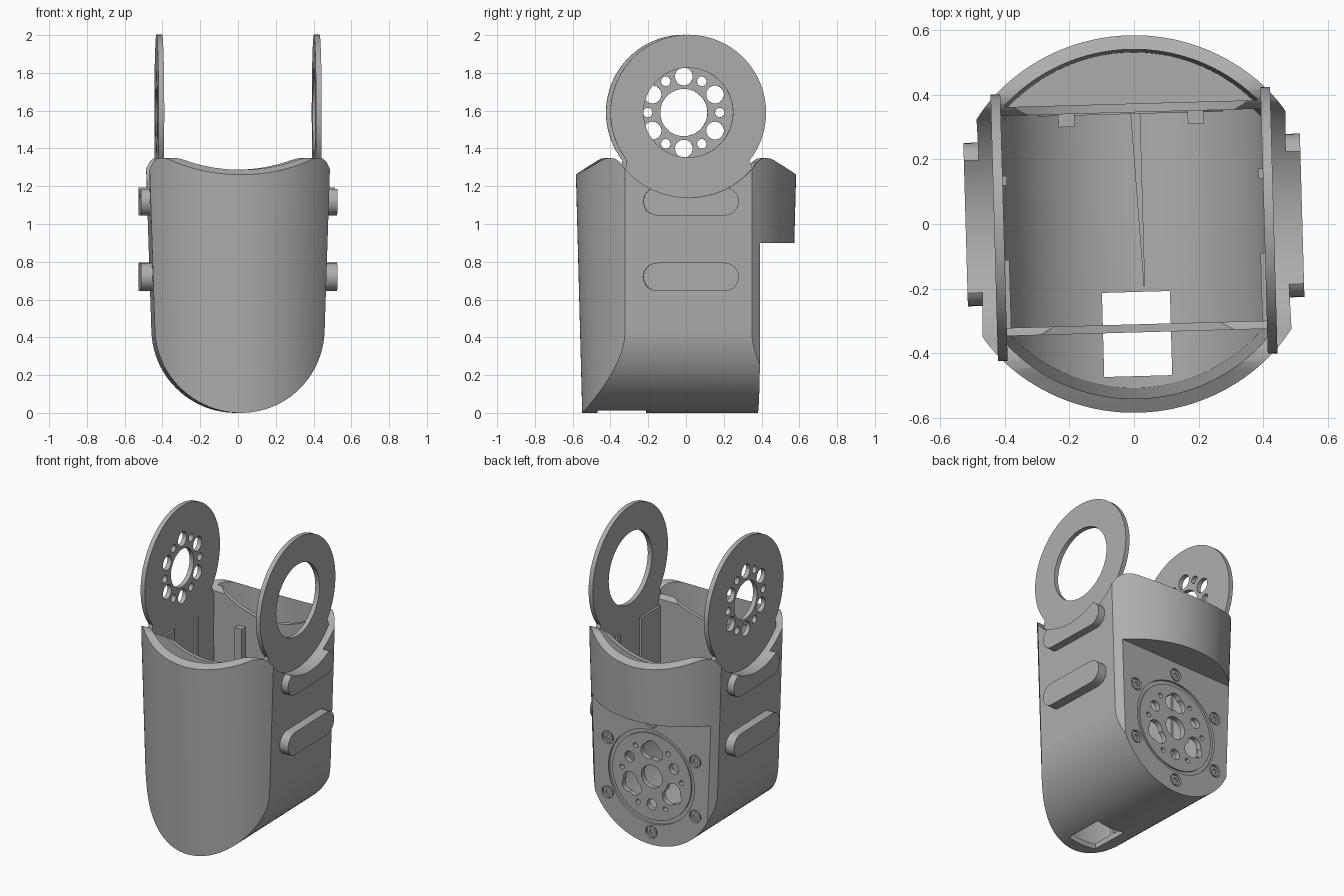
import bpy, bmesh, math
from math import sin, cos, pi, radians
from mathutils import Matrix, Vector

cube = bpy.data.objects.get("Cube")
if cube:
    bpy.data.objects.remove(cube, do_unlink=True)

GREY = (0.42, 0.42, 0.42, 1)
mat = bpy.data.materials.new("plain grey")
mat.use_nodes = True
mat.diffuse_color = GREY
mat.node_tree.nodes["Principled BSDF"].inputs["Base Color"].default_value = GREY
parts = []


def make(name, bm, keep):
    bmesh.ops.recalc_face_normals(bm, faces=bm.faces)
    me = bpy.data.meshes.new(name)
    bm.to_mesh(me)
    bm.free()
    ob = bpy.data.objects.new(name, me)
    bpy.context.collection.objects.link(ob)
    me.materials.append(mat)
    if keep:
        parts.append(ob)
    return ob


def prism(name, pts, axis, lo, hi, keep=False):
    """Extrude a 2D outline along x (pts are y,z) or along y (pts are x,z)."""
    bm = bmesh.new()
    place = (lambda p: (lo, p[0], p[1])) if axis == "x" else (lambda p: (p[0], lo, p[1]))
    face = bm.faces.new([bm.verts.new(place(p)) for p in pts])
    new = bmesh.ops.extrude_face_region(bm, geom=[face])["geom"]
    shift = Vector((hi - lo, 0, 0) if axis == "x" else (0, hi - lo, 0))
    bmesh.ops.translate(bm, vec=shift, verts=[v for v in new if isinstance(v, bmesh.types.BMVert)])
    return make(name, bm, keep)


def box(name, x, y, z, keep=False):
    return prism(name, [(x[0], z[0]), (x[1], z[0]), (x[1], z[1]), (x[0], z[1])], "y", *y, keep)


def arc(cx, cz, r, a0, a1, n):
    return [(cx + r * cos(radians(a0 + (a1 - a0) * i / n)),
             cz + r * sin(radians(a0 + (a1 - a0) * i / n))) for i in range(n + 1)]


def disc(name, cx, cz, r, axis, lo, hi, keep=False, n=32):
    return prism(name, arc(cx, cz, r, 0, 360, n)[:-1], axis, lo, hi, keep)


def cone(r0, r1):
    bm = bmesh.new()
    bmesh.ops.create_cone(bm, cap_ends=True, segments=128, radius1=r0, radius2=r1, depth=1.7,
                          matrix=Matrix.Translation((0, 0, 0.75)))
    return make("cone_cutter", bm, False)


def boolean(ob, *tools, op="DIFFERENCE"):
    for tool in tools:
        mod = ob.modifiers.new("cut", "BOOLEAN")
        mod.operation, mod.solver, mod.object = op, "EXACT", tool
        bpy.context.view_layer.objects.active = ob
        bpy.ops.object.modifier_apply(modifier=mod.name)
        bpy.data.objects.remove(tool, do_unlink=True)
    return ob


def u_shape(inset):
    """Round-bottomed, slightly flared outline with rounded top corners."""
    r, top = 0.45 - inset, 0.478 - inset
    right = arc(top - 0.05, 1.31, 0.05, 90, 0, 6)
    left = [(-x, z) for x, z in reversed(right)]
    return arc(0, 0.45, r, 180, 360, 48) + right[::-1] + left[::-1]


# Outer shell: flared U outline trimmed by a conical wrap
shell = prism("outer_shell", u_shape(0), "y", -0.7, 0.7, True)
shell.data.name = "outer_shell"
boolean(shell, cone(0.547, 0.592), op="INTERSECT")
boolean(shell, box("back_step", (-1, 1), (0.38, 1), (-0.5, 0.9)))

# Raised grips on both sides
for side in (-1, 1):
    for z in (0.72, 1.12):
        outline = arc(0.19, z, 0.075, -90, 90, 12) + arc(-0.165, z, 0.075, 90, 270, 12)
        grip = prism("grip", outline, "x", *sorted((side * 0.44, side * 0.52)))
        boolean(shell, grip, op="UNION")

# Hollow with a front and a back partition
cavity_outline = arc(0, 0.45, 0.415, 180, 360, 48) + [(0.435, 1.6), (-0.435, 1.6)]
cavity = prism("cavity", cavity_outline, "y", -0.8, 0.8)
boolean(cavity, cone(0.503, 0.548), op="INTERSECT")
boolean(cavity, box("front_partition", (-1, 1), (-0.335, -0.31), (-1, 3)),
        box("back_partition", (-1, 1), (0.345, 0.372), (-1, 3)),
        box("back_floor", (-1, 1), (0.35, 1), (-1, 0.93)))
boolean(shell, cavity)

# Wavy top edge with the round clearance for the hinge plates
half = [(0.75, 1.161), (0.585, 1.26), (0.46, 1.335), (0.435, 1.347), (0.41, 1.35),
        (0.385, 1.345), (0.365, 1.33), (0.35, 1.31)]
low = arc(0, 1.59, 0.45, 222, 318, 32)
top = [(-y, z) for y, z in half] + low + half[::-1] + [(0.75, 2.5), (-0.75, 2.5)]
boolean(shell, prism("top_cut", top, "x", -1, 1))
for y in (-0.325, 0.3585):
    boolean(shell, disc("partition_dip", 0, 1.75, 0.55, "y", y - 0.02, y + 0.02, n=64))

# Cable slot underneath
boolean(shell, box("cable_slot", (-0.105, 0.105), (-0.47, -0.21), (-0.1, 0.12)))

# Round drive opening, its rim and screw ears in the back face
HUB = 0.45
ears = [(0.365 * sin(i * pi / 3), HUB + 0.365 * cos(i * pi / 3)) for i in range(6)]
boolean(shell, disc("rim_recess", 0, HUB, 0.31, "y", 0.365, 0.5, n=64),
        disc("drive_opening", 0, HUB, 0.262, "y", 0.3, 0.5, n=64))
for x, z in ears:
    boolean(shell, disc("ear_recess", x, z, 0.042, "y", 0.365, 0.5))
    ear = disc("screw_ear", x, z, 0.032, "y", 0.355, 0.376, True)
    boolean(ear, disc("screw_hole", x, z, 0.016, "y", 0.367, 0.4, n=16))

# Drive disc with lobed openings
hub = disc("drive_disc", 0, HUB, 0.285, "y", 0.34, 0.375, True, n=64)
cuts = [(0, 0, 0.075)]
for i in range(3):
    a = 90 + 120 * i
    cuts += [(a - 10, 0.165, 0.05), (a + 10, 0.165, 0.05), (a, 0.195, 0.045),
             (a + 60, 0.185, 0.035), (a + 33, 0.215, 0.016), (a - 33, 0.215, 0.016)]
for a, d, r in cuts:
    boolean(hub, disc("hub_hole", d * cos(radians(a)), HUB + d * sin(radians(a)), r,
                      "y", 0.3, 0.4, n=24))

# Hinge plates: round heads on straight necks that line the side walls
for side, name in ((-1, "right_hinge_plate"), (1, "left_hinge_plate")):
    outline = arc(0, 1.59, 0.412, -38, 218, 72) + [(-0.335, 1.28), (-0.32, 0.5),
                                                   (0.34, 0.5), (0.345, 1.28)]
    lo, hi = sorted((side * 0.402, side * 0.432))
    plate = prism(name, outline, "x", lo, hi, True)
    holes = [(0, 0, 0.237)]
    if side < 0:
        holes = [(0, 0, 0.125)] + [(30 * i, 0.191, 0.047 if i % 2 else 0.025) for i in range(12)]
    for a, d, r in holes:
        boolean(plate, disc("plate_hole", d * cos(radians(a)), 1.59 + d * sin(radians(a)), r,
                            "x", lo - 0.1, hi + 0.1, n=48))
    # Inner brackets on each side wall
    lo, hi = sorted((side * 0.388, side * 0.405))
    box("inner_bracket", (lo, hi), (-0.31, -0.1), (0.5, 1.22), True)
    box("inner_rib", (lo, hi), (0.13, 0.16), (0.5, 1.2), True)
    box("back_tab", (side * 0.2 - 0.025, side * 0.2 + 0.025), (0.305, 0.35), (0.9, 1.12), True)

# Slight twist of the whole assembly, then shading
for ob in parts:
    ob.data.transform(Matrix.Rotation(radians(1.6), 4, "Z"))
    bpy.ops.object.select_all(action="DESELECT")
    ob.select_set(True)
    bpy.context.view_layer.objects.active = ob
    bpy.ops.object.shade_smooth_by_angle(angle=radians(30))
